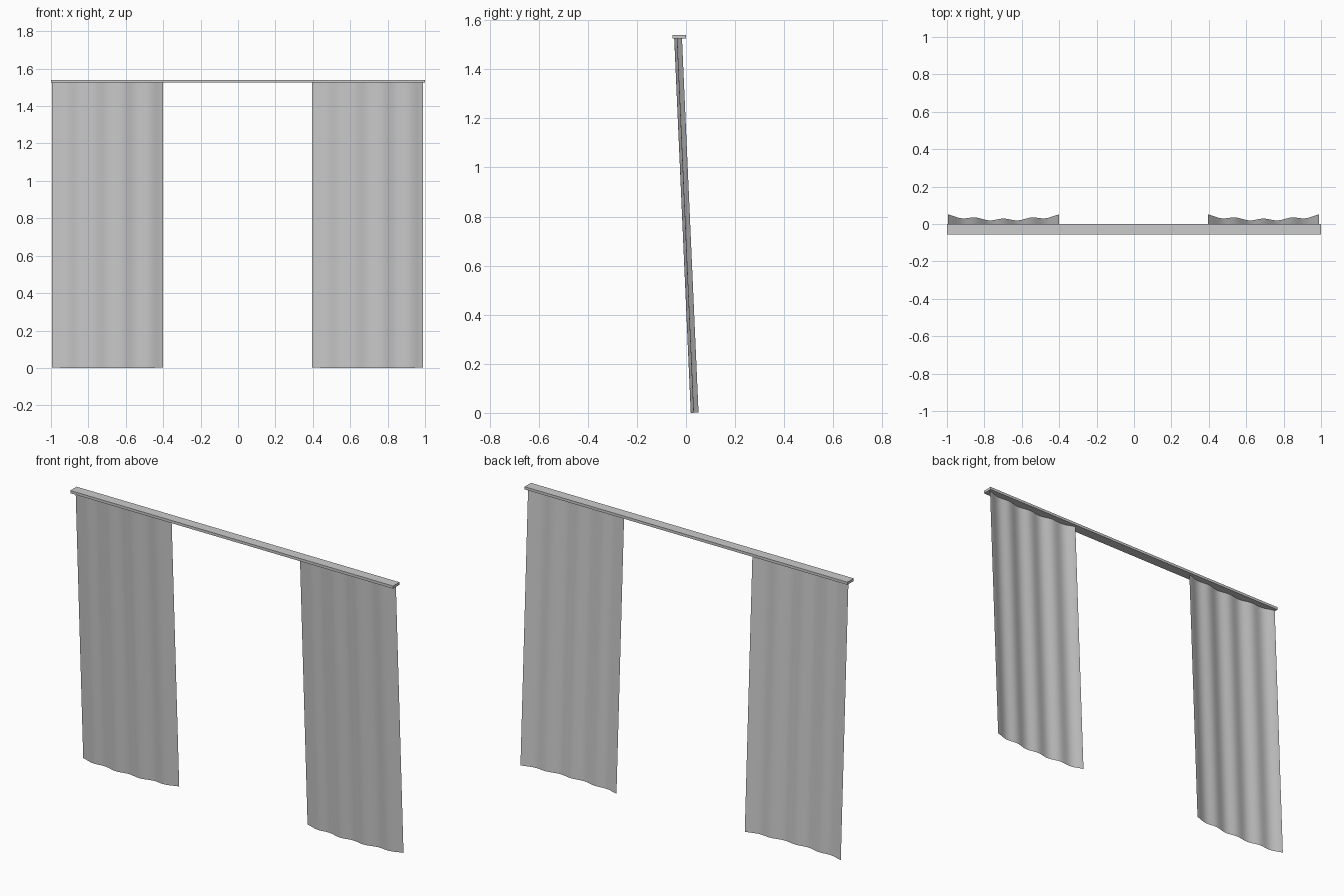
import bpy, bmesh, math

if "Cube" in bpy.data.objects:
    bpy.data.objects.remove(bpy.data.objects["Cube"])

TOP, ANGLE = 1.527, math.radians(2.53)


def box(name, lo, hi):
    bpy.ops.mesh.primitive_cube_add(size=1, location=[(a + b) / 2 for a, b in zip(lo, hi)])
    ob = bpy.context.object
    ob.name = name
    ob.scale = [b - a for a, b in zip(lo, hi)]
    return ob


def curtain(name, cx, width=0.595, n=64):
    # pleated, slightly bowed profile extruded along a leaning line
    bm = bmesh.new()
    low, high = [], []
    for i in range(n + 1):
        u = (i / n - 0.5) * width
        d = 0.25 * u * u + 0.0055 * math.cos(2 * math.pi * u / 0.15)
        y = 0.0235 + d
        low.append(bm.verts.new((cx + u, y, 0.044 * d + 0.0003)))
        high.append(bm.verts.new((cx + u, y - TOP * math.tan(ANGLE), TOP)))
    for i in range(n):
        bm.faces.new((low[i], low[i + 1], high[i + 1], high[i]))
    me = bpy.data.meshes.new(name)
    bm.to_mesh(me)
    bm.free()
    for p in me.polygons:
        p.use_smooth = True
    ob = bpy.data.objects.new(name, me)
    bpy.context.collection.objects.link(ob)
    return ob


# Rail across the top
box("curtain_rail", (-1, -0.056, 1.525), (1, 0, 1.54))

# Two matching hanging panels
curtain("left_curtain", -0.6975)
curtain("right_curtain", 0.6925)
